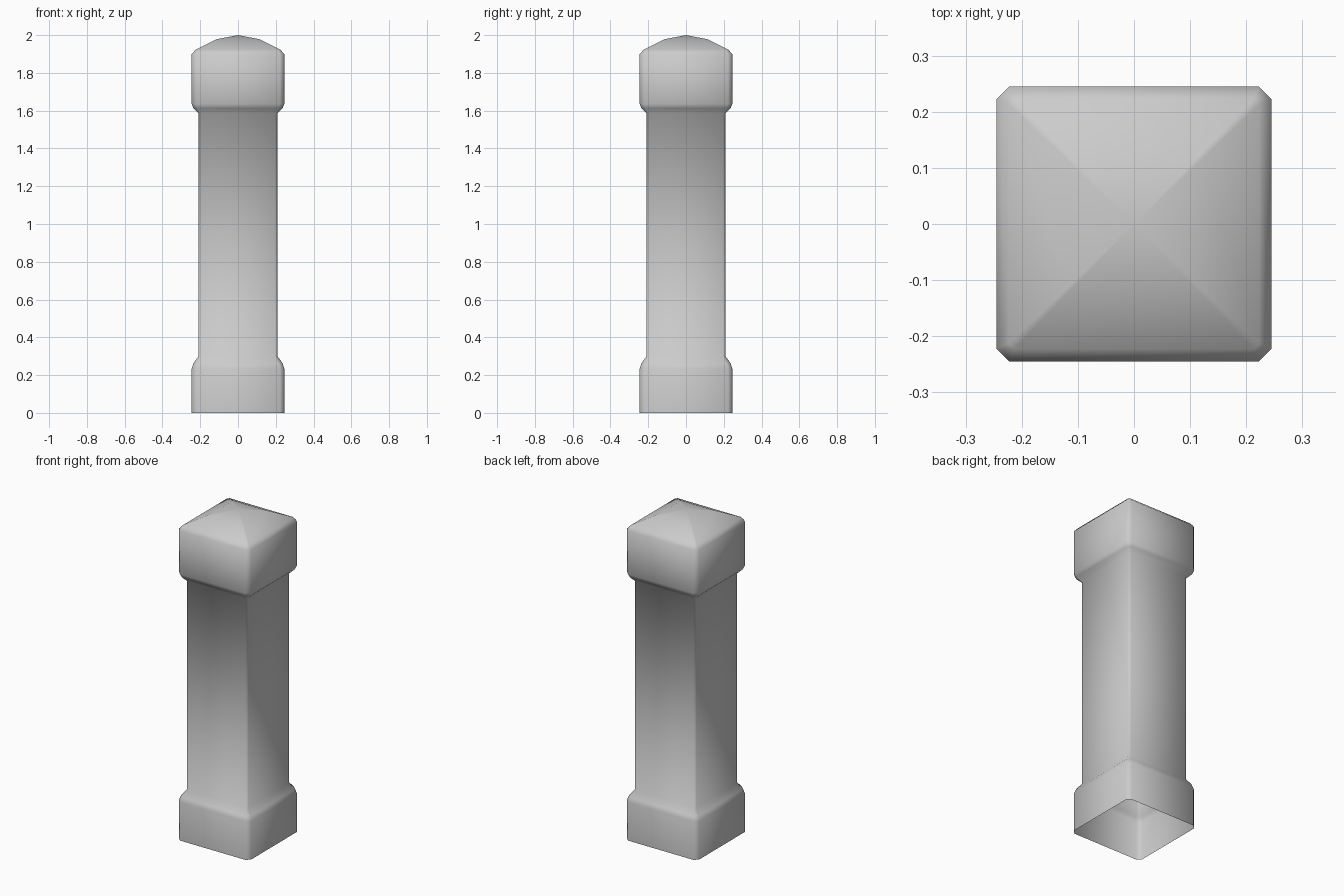
import bpy
import bmesh

cube = bpy.data.objects.get("Cube")
if cube:
    bpy.data.objects.remove(cube, do_unlink=True)

# Stone colour
stone = bpy.data.materials.new("grey_stone")
stone.use_nodes = True
grey = (0.6, 0.6, 0.6, 1)
stone.diffuse_color = grey
stone.node_tree.nodes["Principled BSDF"].inputs["Base Color"].default_value = grey

# Post profile: half width, corner chamfer, height
profile = [
    (0.245, 0.023, 0.0), (0.245, 0.023, 0.235), (0.236, 0.022, 0.263),
    (0.209, 0.012, 0.30), (0.209, 0.012, 1.585), (0.236, 0.022, 1.612),
    (0.245, 0.023, 1.635), (0.245, 0.023, 1.90), (0.223, 0.010, 1.924),
    (0.115, 0.005, 1.978),
]


def chamfered_square(bm, half, cut, z):
    """Ring of eight vertices, a square with cut corners."""
    a, b = half, half - cut
    corners = [(a, -b), (a, b), (b, a), (-b, a), (-a, b), (-a, -b), (-b, -a), (b, -a)]
    return [bm.verts.new((x, y, z)) for x, y in corners]


# Post with wide base, slim shaft and domed cap, open underneath
bm = bmesh.new()
rings = [chamfered_square(bm, *p) for p in profile]
for low, high in zip(rings, rings[1:]):
    for i in range(8):
        j = (i + 1) % 8
        bm.faces.new((low[i], low[j], high[j], high[i]))

# Cap peak
peak = bm.verts.new((0, 0, 2))
for i in range(8):
    bm.faces.new((rings[-1][i], rings[-1][(i + 1) % 8], peak))
for face in bm.faces:
    face.smooth = True

mesh = bpy.data.meshes.new("square_post")
bm.to_mesh(mesh)
bm.free()
mesh.materials.append(stone)
post = bpy.data.objects.new("square_post", mesh)
bpy.context.collection.objects.link(post)
